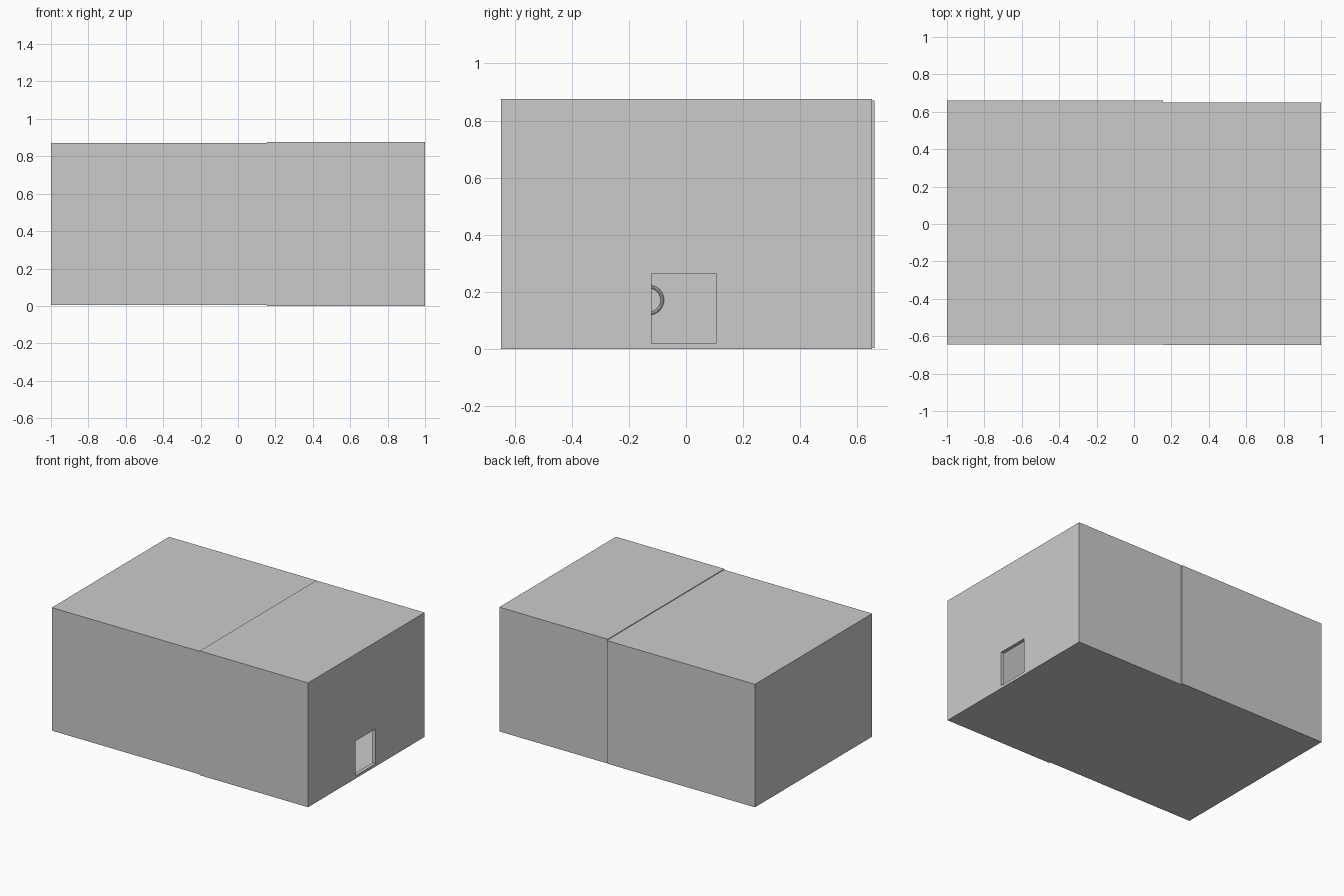
import bpy
import math

if "Cube" in bpy.data.objects:
    bpy.data.objects.remove(bpy.data.objects["Cube"])

WALL = 0.025


def box(name, x, y, z):
    bpy.ops.mesh.primitive_cube_add(size=1)
    ob = bpy.context.object
    ob.name = name
    ob.location = [(r[0] + r[1]) / 2 for r in (x, y, z)]
    ob.scale = [r[1] - r[0] for r in (x, y, z)]
    bpy.ops.object.transform_apply(location=True, rotation=False, scale=True)
    return ob


def room(name, x, y, z, floor):
    """Floor, ceiling and the two long side walls of one room."""
    inner_z = (z[0] + floor, z[1] - WALL)
    box(name + "_floor", x, y, (z[0], inner_z[0]))
    box(name + "_ceiling", x, y, (inner_z[1], z[1]))
    box(name + "_front_wall", x, (y[0], y[0] + WALL), inner_z)
    box(name + "_back_wall", x, (y[1] - WALL, y[1]), inner_z)


# Two adjoining rooms, meeting at a small step in the outer faces
SEAM = 0.155
room("rear_room", (-1, SEAM), (-0.645, 0.66), (0.004, 0.871), 0.011)
room("entry_room", (SEAM, 1), (-0.648, 0.65), (0, 0.876), 0.015)

# Far end wall and partition between the rooms
box("far_end_wall", (-1, -1 + WALL), (-0.62, 0.635), (0.015, 0.846))
box("partition_wall", (SEAM - WALL, SEAM), (-0.62, 0.635), (0.015, 0.846))

# Entrance wall, built around the doorway
END = (1 - WALL, 1)
DOOR_Y, DOOR_TOP = (-0.12, 0.105), 0.265
box("entrance_wall_left", END, (-0.623, DOOR_Y[0]), (0.015, 0.851))
box("entrance_wall_right", END, (DOOR_Y[1], 0.625), (0.015, 0.851))
box("door_lintel", END, DOOR_Y, (DOOR_TOP, 0.851))
box("door_sill", END, DOOR_Y, (0.015, 0.02))

# Round frame on the partition, seen through the doorway
bpy.ops.mesh.primitive_torus_add(
    major_segments=32, minor_segments=8, major_radius=0.047, minor_radius=0.006,
    location=(SEAM + 0.004, -0.13, 0.172), rotation=(0, math.pi / 2, 0))
bpy.context.object.name = "round_wall_frame"
bpy.ops.object.shade_smooth_by_angle()
